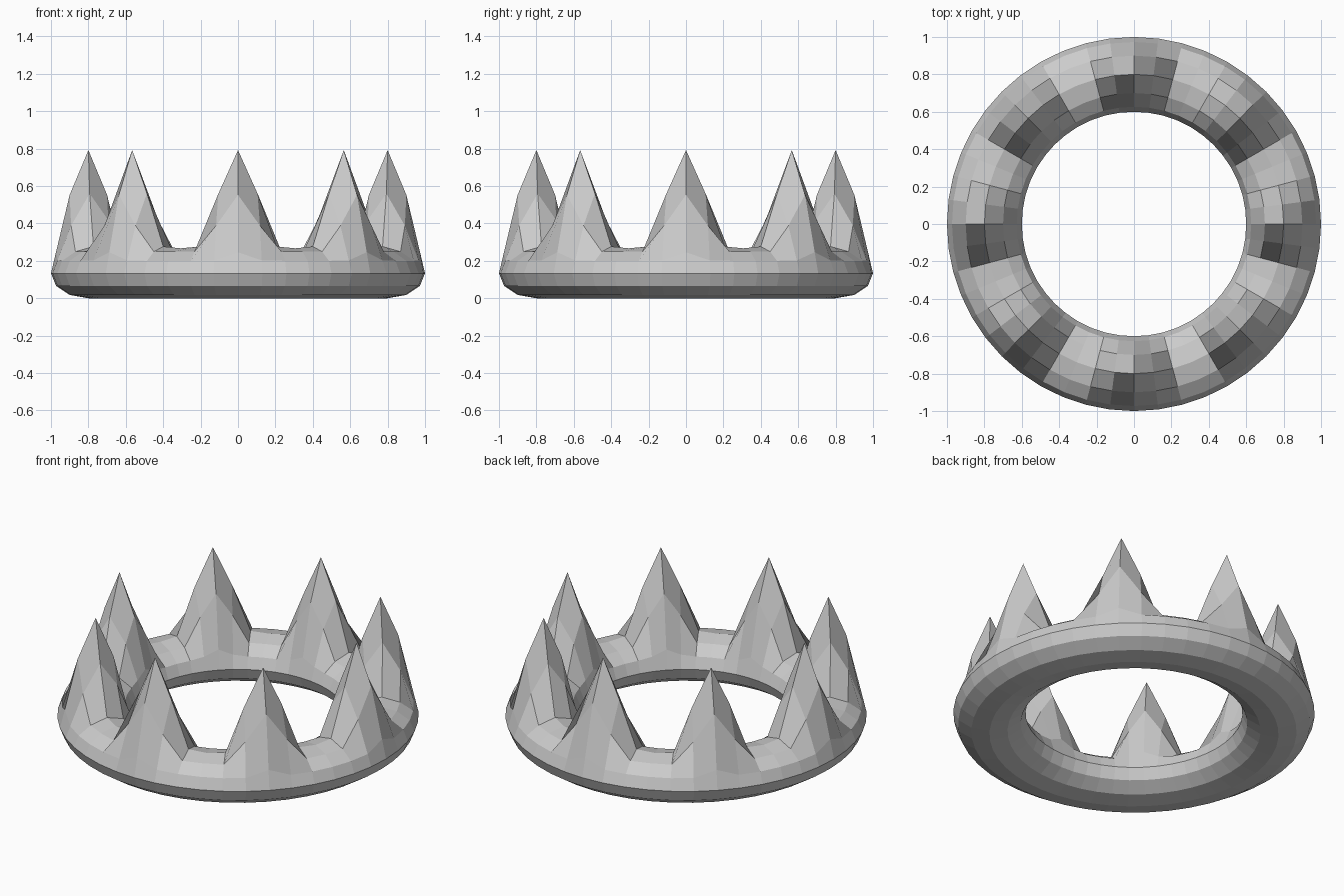
import bpy, bmesh
from math import pi, sin, cos
from mathutils import Vector

if "Cube" in bpy.data.objects:
    bpy.data.objects.remove(bpy.data.objects["Cube"])

MAJOR, MINOR = 48, 12            # sides around the ring / around its section
R, RX, RZ = 0.8, 0.2, 0.1335     # ring radius, section half-width and half-height
SPIKES, LIFT, REACH = 8, 0.525, 0.227

tips = [Vector((R * cos(2 * pi * i / SPIKES), R * sin(2 * pi * i / SPIKES), 2 * RZ))
        for i in range(SPIKES)]


def lift(p):
    """Smooth falloff pull around the nearest spike tip."""
    t = max(0.0, 1 - min((p - c).length for c in tips) / REACH)
    return LIFT * (3 * t * t - 2 * t ** 3)


# Flattened ring whose top is pulled up into spikes
bm = bmesh.new()
grid = []
for i in range(MAJOR):
    a = 2 * pi * i / MAJOR
    loop = []
    for j in range(MINOR):
        b = 2 * pi * j / MINOR
        r = R + RX * cos(b)
        p = Vector((r * cos(a), r * sin(a), RZ + RZ * sin(b)))
        p.z += lift(p)
        loop.append(bm.verts.new(p))
    grid.append(loop)

for i in range(MAJOR):
    k = (i + 1) % MAJOR
    for j in range(MINOR):
        m = (j + 1) % MINOR
        bm.faces.new((grid[i][j], grid[k][j], grid[k][m], grid[i][m]))
bmesh.ops.recalc_face_normals(bm, faces=bm.faces)

mesh = bpy.data.meshes.new("spiked_crown_ring")
bm.to_mesh(mesh)
bm.free()
bpy.context.collection.objects.link(bpy.data.objects.new("spiked_crown_ring", mesh))
